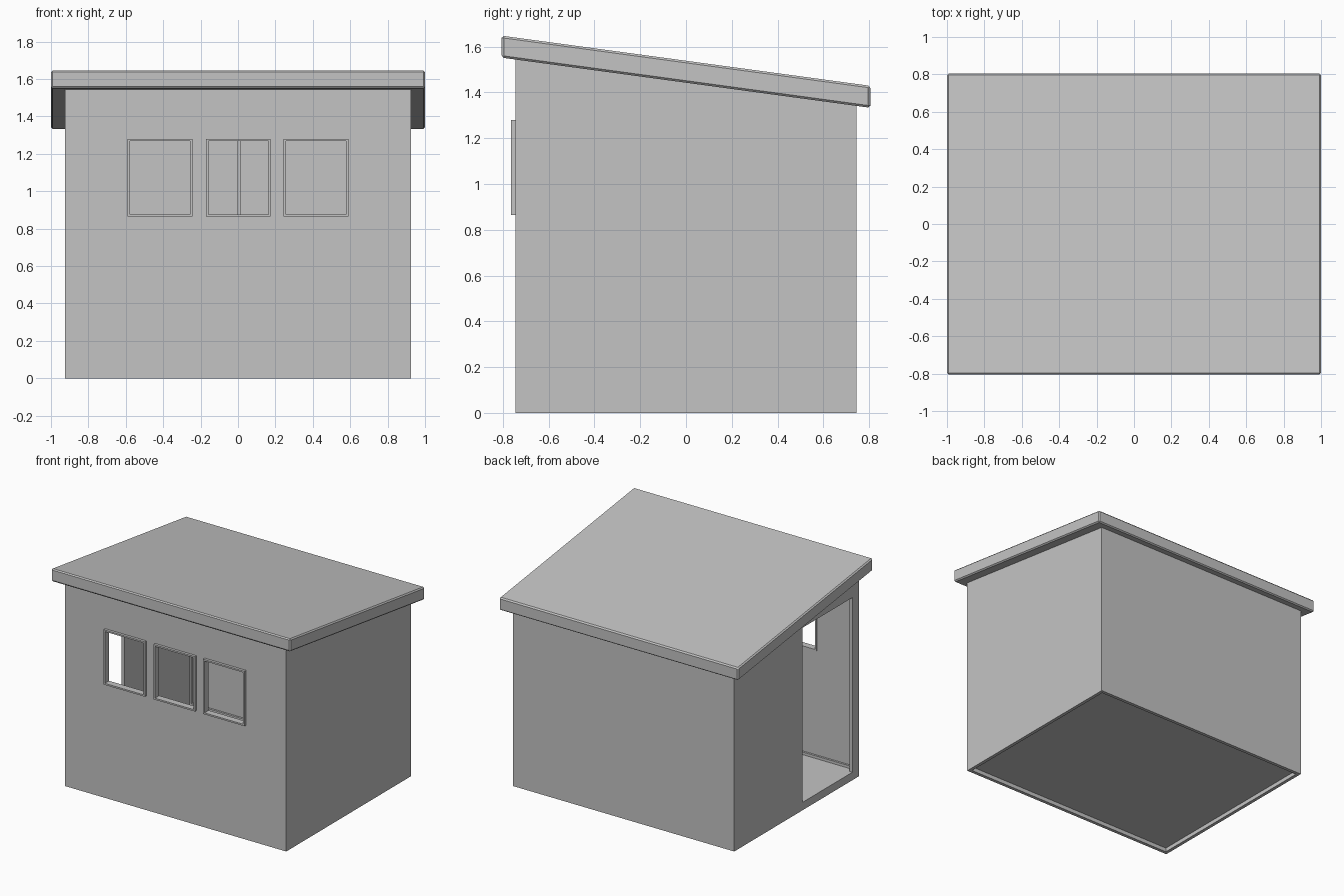
import bpy, bmesh
from mathutils import Matrix, Vector

cube = bpy.data.objects.get("Cube")
if cube:
    bpy.data.objects.remove(cube, do_unlink=True)

HX, HY, T = 0.925, 0.745, 0.025      # half width, half depth, wall thickness
ROOF_X, ROOF_Y = 1.0, 0.805
ROOF_THICK, SLOPE, RIDGE = 0.096, 0.136, 1.538
FLOOR_Z = 0.06

grey = bpy.data.materials.new("plain_grey")
grey.use_nodes = True
grey.diffuse_color = (0.55, 0.55, 0.55, 1)
grey.node_tree.nodes["Principled BSDF"].inputs["Base Color"].default_value = grey.diffuse_color


def roof_under(y):
    return RIDGE - ROOF_THICK - SLOPE * y


def add_object(name, mesh):
    obj = bpy.data.objects.new(name, mesh)
    bpy.context.collection.objects.link(obj)
    mesh.materials.clear()
    mesh.materials.append(grey)
    return obj


def box(name, lo, hi):
    lo, hi = Vector(lo), Vector(hi)
    bm = bmesh.new()
    bmesh.ops.create_cube(bm, size=1)
    for v in bm.verts:
        v.co = (lo + hi) / 2 + v.co * (hi - lo)
    mesh = bpy.data.meshes.new(name)
    bm.to_mesh(mesh)
    bm.free()
    return add_object(name, mesh)


def rect(u0, u1, v0, v1):
    return [(u0, v0), (u1, v0), (u1, v1), (u0, v1)]


def panel(name, loops, thick, u_axis, out_axis, face, mitre=0):
    """Upright plate with holes; its outer face lies `face` along out_axis."""
    curve = bpy.data.curves.new(name, "CURVE")
    curve.dimensions, curve.fill_mode, curve.extrude = "2D", "BOTH", thick / 2
    for loop in loops:
        spline = curve.splines.new("POLY")
        spline.points.add(len(loop) - 1)
        for p, (u, v) in zip(spline.points, loop):
            p.co = (u, v, 0, 1)
        spline.use_cyclic_u = True
    temp = bpy.data.objects.new(name, curve)
    mesh = bpy.data.meshes.new_from_object(temp)
    bpy.data.objects.remove(temp)
    bpy.data.curves.remove(curve)

    bm = bmesh.new()
    bm.from_mesh(mesh)
    bmesh.ops.remove_doubles(bm, verts=bm.verts, dist=0.0005)
    end = max(abs(v.co.x) for v in bm.verts)
    u_axis, out_axis = Vector(u_axis), Vector(out_axis)
    for v in bm.verts:
        u, h, d = v.co
        if mitre and d < 0 and abs(u) > end - 0.001:
            u -= mitre if u > 0 else -mitre
        v.co = u_axis * u + Vector((0, 0, h)) + out_axis * (face - thick / 2 + d)
    bmesh.ops.recalc_face_normals(bm, faces=bm.faces)
    bm.to_mesh(mesh)
    bm.free()
    mesh.name = name
    for poly in mesh.polygons:
        poly.use_smooth = False
    return add_object(name, mesh)


X, Y = (1, 0, 0), (0, 1, 0)
FRONT, RIGHT_SIDE = (0, -1, 0), (-1, 0, 0)

# Front wall with three window openings, each with a projecting frame
windows = [rect(c - 0.173, c + 0.173, 0.865, 1.28) for c in (-0.417, 0.002, 0.417)]
front_top = roof_under(-HY) + 0.005
panel("front_wall", [rect(-HX, HX, 0, front_top)] + windows, T, X, FRONT, HY, T)
for i, outer in enumerate(windows):
    (u0, v0), (u1, v1) = outer[0], outer[2]
    b = 0.012
    panel(f"window_frame_{i + 1}", [outer, rect(u0 + b, u1 - b, v0 + b, v1 - b)],
          0.05, X, FRONT, HY + 0.02)

# Back wall
panel("back_wall", [rect(-HX, HX, 0, roof_under(HY) + 0.005)], T, X, Y, HY, T)

# Side walls with sloping tops, and a doorway on one side
side = [(-HY, 0), (HY, 0), (HY, roof_under(HY) + 0.005), (-HY, front_top)]
door = rect(-0.667, -0.072, FLOOR_Z, 1.38)
panel("left_wall", [side], T, Y, X, HX, T)
panel("right_wall", [side, door], T, Y, RIGHT_SIDE, HX, T)

# Floor, raised a little off the ground
ix, iy = HX - T, HY - T
box("floor", (-ix, -iy, 0.03), (ix, iy, FLOOR_Z))

# Interior trim: skirting, corner strips and a joint strip on the back wall
s, skirt = 0.015, FLOOR_Z + 0.02
for name, sy in (("front", -1), ("back", 1)):
    y0, y1 = sorted((sy * iy, sy * (iy - s)))
    box(name + "_skirting", (-ix, y0, FLOOR_Z), (ix, y1, skirt))
    for hand, sx in (("left", 1), ("right", -1)):
        x0, x1 = sorted((sx * ix, sx * (ix - s)))
        box(f"{name}_{hand}_corner_strip", (x0, y0, skirt), (x1, y1, roof_under(sy * iy)))
box("left_skirting", (ix - s, -iy + s, FLOOR_Z), (ix, iy - s, skirt))
box("back_joint_strip", (-0.002, iy - 0.01, skirt), (0.013, iy, roof_under(iy)))

# Single-pitch roof slab with softened edges
roof = box("roof", (-ROOF_X, -ROOF_Y, RIDGE - ROOF_THICK), (ROOF_X, ROOF_Y, RIDGE))
roof.data.transform(Matrix(((1, 0, 0, 0), (0, 1, 0, 0), (0, -SLOPE, 1, 0), (0, 0, 0, 1))))
bevel = roof.modifiers.new("edge_bevel", "BEVEL")
bevel.width, bevel.segments = 0.009, 1
